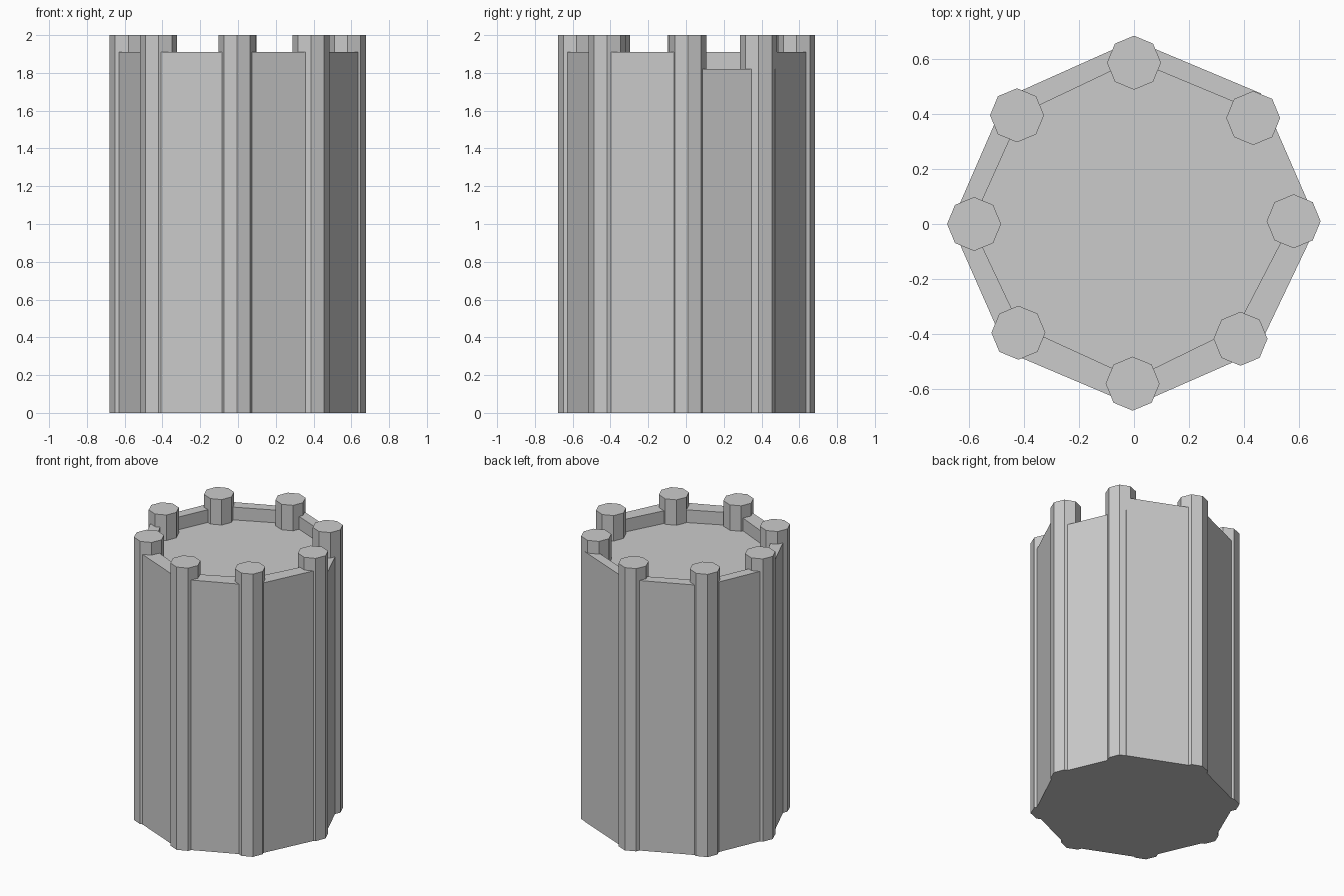
import bpy, bmesh, math

if "Cube" in bpy.data.objects:
    bpy.data.objects.remove(bpy.data.objects["Cube"])

stone = bpy.data.materials.new("light_grey")
stone.diffuse_color = (0.6, 0.6, 0.6, 1)
stone.use_nodes = True
stone.node_tree.nodes["Principled BSDF"].inputs["Base Color"].default_value = stone.diffuse_color
TOP, RIM, FLOOR = 2.0, 1.91, 1.82

# corner data, counter-clockwise from the right: column centres, outer and inner wall corners
columns = [(.58, .01), (.433, .385), (0, .586), (-.425, .395),
           (-.581, 0), (-.42, -.395), (-.005, -.58), (.387, -.417)]
outer = [(.667, 0), (.46, .475), (0, .668), (-.465, .46),
         (-.665, 0), (-.46, -.465), (0, -.66), (.445, -.465)]
inner = [(.568, 0), (.42, .42), (0, .61), (-.41, .40),
         (-.59, 0), (-.415, -.37), (0, -.56), (.372, -.378)]
inner[2] = (0, .595)
OPEN = 0  # side whose parapet is missing


def add_object(name, bm):
    bmesh.ops.recalc_face_normals(bm, faces=bm.faces)
    me = bpy.data.meshes.new(name)
    bm.to_mesh(me)
    bm.free()
    me.materials.append(stone)
    ob = bpy.data.objects.new(name, me)
    bpy.context.collection.objects.link(ob)


# tower body: solid core with sunken floor and raised parapet on seven sides
bm = bmesh.new()


def ring(pts, z):
    return [bm.verts.new((x, y, z)) for x, y in pts]


base, rim_out, rim_in, floor = ring(outer, 0), ring(outer, RIM), ring(inner, RIM), ring(inner, FLOOR)
sill = [bm.verts.new((*outer[i], FLOOR)) for i in (OPEN, OPEN + 1)]
bm.faces.new(base[::-1])
for i in range(8):
    j = (i + 1) % 8
    if i == OPEN:
        bm.faces.new((base[i], base[j], sill[1], sill[0]))
        bm.faces.new((sill[0], sill[1], floor[j], floor[i]))
        for k, s in ((i, sill[0]), (j, sill[1])):      # parapet ends
            bm.faces.new((s, rim_out[k], rim_in[k], floor[k]))
    else:
        bm.faces.new((base[i], base[j], rim_out[j], rim_out[i]))
        bm.faces.new((rim_out[i], rim_out[j], rim_in[j], rim_in[i]))
        bm.faces.new((rim_in[i], rim_in[j], floor[j], floor[i]))
bm.faces.new(floor)
add_object("tower_body", bm)

# eight octagonal corner columns
for n, (cx, cy) in enumerate(columns):
    bm = bmesh.new()
    lo, hi = ([bm.verts.new((cx + .098 * math.cos(a * math.pi / 4),
                             cy + .098 * math.sin(a * math.pi / 4), z))
               for a in range(8)] for z in (0, TOP))
    bm.faces.new(lo[::-1])
    bm.faces.new(hi)
    for a in range(8):
        b = (a + 1) % 8
        bm.faces.new((lo[a], lo[b], hi[b], hi[a]))
    add_object(f"corner_column_{n + 1}", bm)
